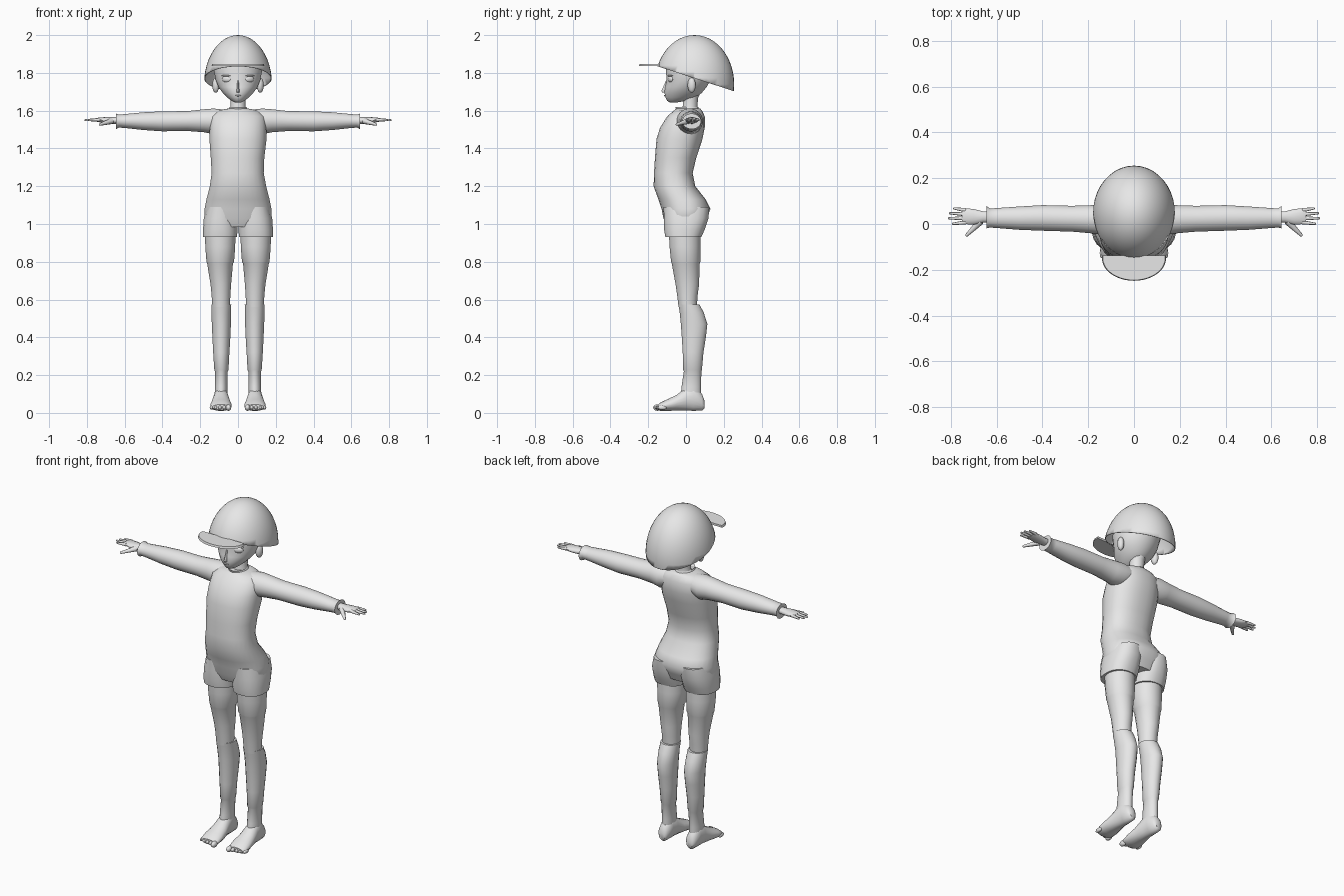
import bpy, bmesh, math
from mathutils import Vector, Matrix

cube = bpy.data.objects.get("Cube")
if cube:
    bpy.data.objects.remove(cube, do_unlink=True)

grey = bpy.data.materials.new("light grey")
grey.use_nodes = True
grey.diffuse_color = (.8, .8, .8, 1)
grey.node_tree.nodes["Principled BSDF"].inputs["Base Color"].default_value = (.8, .8, .8, 1)


def finish(name, bm, mirror=False, angle=50):
    """Turn a bmesh into a smooth shaded object, optionally mirrored across x."""
    bmesh.ops.recalc_face_normals(bm, faces=bm.faces)
    mesh = bpy.data.meshes.new(name)
    bm.to_mesh(mesh)
    bm.free()
    mesh.materials.append(grey)
    obj = bpy.data.objects.new(name, mesh)
    bpy.context.collection.objects.link(obj)
    if mirror:
        obj.modifiers.new("Mirror", 'MIRROR')
    bpy.ops.object.select_all(action='DESELECT')
    bpy.context.view_layer.objects.active = obj
    obj.select_set(True)
    bpy.ops.object.shade_smooth_by_angle(angle=math.radians(angle))
    return obj


def loft(name, axis, sections, mirror=False, sides=20, power=1.0):
    """Skin oval rings; each section is (position, a_min, a_max, b_min, b_max)."""
    bm = bmesh.new()
    rings = []
    for t, a0, a1, b0, b1 in sections:
        ring = []
        for i in range(sides):
            ang = math.tau * (i + .5) / sides
            c, s = math.cos(ang), math.sin(ang)
            c = math.copysign(abs(c) ** power, c)
            s = math.copysign(abs(s) ** power, s)
            a = (a0 + a1) / 2 + c * (a1 - a0) / 2
            b = (b0 + b1) / 2 + s * (b1 - b0) / 2
            co = {'x': (t, a, b), 'y': (a, t, b), 'z': (a, b, t)}[axis]
            ring.append(bm.verts.new(co))
        rings.append(ring)
    for lower, upper in zip(rings, rings[1:]):
        for i in range(sides):
            j = (i + 1) % sides
            bm.faces.new((lower[i], lower[j], upper[j], upper[i]))
    bm.faces.new(rings[0])
    bm.faces.new(rings[-1])
    return finish(name, bm, mirror)


def ellipsoid(name, loc, size, mirror=False, turn=0.0):
    bm = bmesh.new()
    bmesh.ops.create_uvsphere(bm, u_segments=16, v_segments=10, radius=1)
    bm.transform(Matrix.Translation(loc) @ Matrix.Rotation(turn, 4, 'Z')
                 @ Matrix.Diagonal((*size, 1)))
    return finish(name, bm, mirror)


def finger(name, start, end, r0, r1):
    """Tapered digit with a rounded tip."""
    start, end = Vector(start), Vector(end)
    way = end - start
    bm = bmesh.new()
    bmesh.ops.create_cone(bm, cap_ends=True, segments=8, radius1=r0, radius2=r1,
                          depth=way.length)
    tip = Matrix.Translation((0, 0, way.length / 2))
    bmesh.ops.create_uvsphere(bm, u_segments=8, v_segments=6, radius=r1, matrix=tip)
    bm.transform(Matrix.Translation((start + end) / 2)
                 @ way.to_track_quat('Z', 'Y').to_matrix().to_4x4())
    return finish(name, bm, True)


# Body suit
loft("torso", 'z', [
    (.985, -.15, .15, -.10, .09), (1.03, -.18, .18, -.12, .11),
    (1.08, -.178, .178, -.13, .13), (1.13, -.168, .168, -.147, .105),
    (1.2, -.15, .15, -.172, .05), (1.27, -.14, .137, -.17, .036),
    (1.35, -.145, .14, -.165, .055), (1.45, -.152, .152, -.157, .088),
    (1.51, -.15, .15, -.138, .1), (1.57, -.145, .145, -.1, .1),
    (1.6, -.11, .11, -.065, .085), (1.612, -.05, .05, -.05, .075)],
    sides=28, power=.88)
loft("shorts_leg", 'z', [
    (.93, .004, .186, -.11, .082), (.97, .002, .186, -.117, .1),
    (1.03, 0, .182, -.118, .12), (1.09, .01, .165, -.12, .125)], True, power=.85)
loft("collar", 'z', [
    (1.595, -.06, .06, -.05, .075), (1.62, -.045, .045, -.058, .065),
    (1.61, -.036, .036, -.04, .06)])

# Sleeves and hands
loft("sleeve", 'x', [
    (.06, -.05, .08, 1.5, 1.605), (.13, -.05, .09, 1.475, 1.612),
    (.18, -.042, .083, 1.485, 1.608), (.27, -.034, .08, 1.492, 1.598),
    (.4, -.03, .083, 1.49, 1.597), (.5, -.026, .077, 1.497, 1.592),
    (.6, -.018, .07, 1.508, 1.582), (.63, -.016, .068, 1.51, 1.58),
    (.645, -.02, .08, 1.502, 1.585)], True)
loft("palm", 'x', [
    (.62, .005, .055, 1.53, 1.568), (.66, .006, .056, 1.53, 1.566),
    (.7, -.004, .066, 1.533, 1.566), (.74, -.001, .07, 1.54, 1.563),
    (.752, .004, .066, 1.543, 1.56)], True, sides=14)
for digit, (y, spread, reach) in enumerate(
        [(.007, -.006, .79), (.025, 0, .808), (.043, .004, .803), (.06, .008, .785)]):
    finger(f"finger_{digit + 1}", (.735, y, 1.552), (reach, y + spread, 1.55), .0095, .005)
finger("thumb", (.67, .012, 1.545), (.73, -.048, 1.527), .016, .007)

# Legs, long socks and feet
loft("thigh", 'z', [
    (.56, .042, .137, -.04, .058), (.62, .04, .14, -.047, .062),
    (.68, .036, .146, -.056, .07), (.79, .026, .164, -.076, .073),
    (.8, .02, .168, -.08, .077), (.88, .014, .174, -.088, .077),
    (.96, .012, .176, -.092, .077)], True)
loft("shin", 'z', [
    (.07, .056, .124, -.03, .08), (.14, .056, .122, -.024, .08),
    (.22, .054, .122, -.012, .082), (.228, .05, .126, -.016, .085),
    (.32, .045, .132, -.018, .093), (.4, .04, .136, -.023, .106),
    (.47, .037, .139, -.028, .114), (.53, .036, .142, -.034, .095),
    (.575, .035, .142, -.041, .072)], True)
loft("foot", 'y', [
    (.098, .072, .108, .025, .065), (.085, .06, .12, .012, .1),
    (.04, .053, .127, .01, .15), (0, .05, .13, .012, .135),
    (-.05, .04, .14, .012, .095), (-.1, .034, .147, .01, .072),
    (-.135, .036, .145, .01, .055), (-.148, .045, .135, .016, .045)], True)
for toe in range(5):
    big = .017 if toe == 0 else .0115
    ellipsoid(f"toe_{toe + 1}", (.05 + .0225 * toe, -.15 + .006 * toe, .028),
              (big * .85, .024, big), True)

# Neck, head and face
loft("neck", 'z', [
    (1.56, -.055, .055, -.03, .075), (1.62, -.04, .04, -.018, .06),
    (1.67, -.04, .04, -.015, .065), (1.74, -.05, .05, -.01, .1)])
loft("head", 'z', [
    (1.643, -.015, .015, -.085, -.05), (1.652, -.035, .035, -.1, 0),
    (1.67, -.058, .058, -.109, .055), (1.695, -.082, .082, -.115, .085),
    (1.725, -.104, .104, -.111, .11), (1.76, -.118, .118, -.103, .13),
    (1.82, -.13, .13, -.108, .15), (1.88, -.12, .12, -.1, .15),
    (1.93, -.08, .08, -.06, .12), (1.955, -.02, .02, 0, .06)], sides=28)
loft("nose", 'z', [
    (1.695, -.008, .008, -.124, -.09), (1.705, -.009, .009, -.131, -.09),
    (1.72, -.006, .006, -.123, -.09), (1.76, -.004, .004, -.106, -.09)], sides=10)
ellipsoid("lips", (0, -.112, 1.68), (.016, .005, .004))
ellipsoid("eye", (.06, -.082, 1.767), (.027, .011, .017), True, math.radians(25))
ellipsoid("eyelid", (.06, -.083, 1.785), (.03, .011, .004), True, math.radians(25))
ellipsoid("ear", (.118, .03, 1.735), (.018, .022, .04), True, math.radians(-20))

# Helmet: dome cut along a rim that drops toward the back
bm = bmesh.new()
bmesh.ops.create_uvsphere(bm, u_segments=40, v_segments=24, radius=1)
bm.transform(Matrix.Translation((0, .045, 1.74)) @ Matrix.Diagonal((.18, .21, .26, 1)))
bmesh.ops.bisect_plane(bm, geom=bm.verts[:] + bm.edges[:] + bm.faces[:],
                       plane_co=(0, -.15, 1.835), plane_no=(0, -.13, -.4), clear_outer=True)
helmet = finish("helmet", bm)
shell = helmet.modifiers.new("Shell", 'SOLIDIFY')
shell.thickness = .004

# Peak: thin half oval at the front of the helmet
bm = bmesh.new()
bmesh.ops.create_cone(bm, cap_ends=True, segments=40, radius1=1, radius2=.97, depth=1)
bm.transform(Matrix.Translation((0, -.15, 1.842)) @ Matrix.Diagonal((.14, .098, .012, 1)))
cut = bmesh.ops.bisect_plane(bm, geom=bm.verts[:] + bm.edges[:] + bm.faces[:],
                             plane_co=(0, -.138, 0), plane_no=(0, 1, 0), clear_outer=True)
bmesh.ops.holes_fill(bm, edges=[e for e in bm.edges if e.is_boundary])
finish("peak", bm, angle=30)
